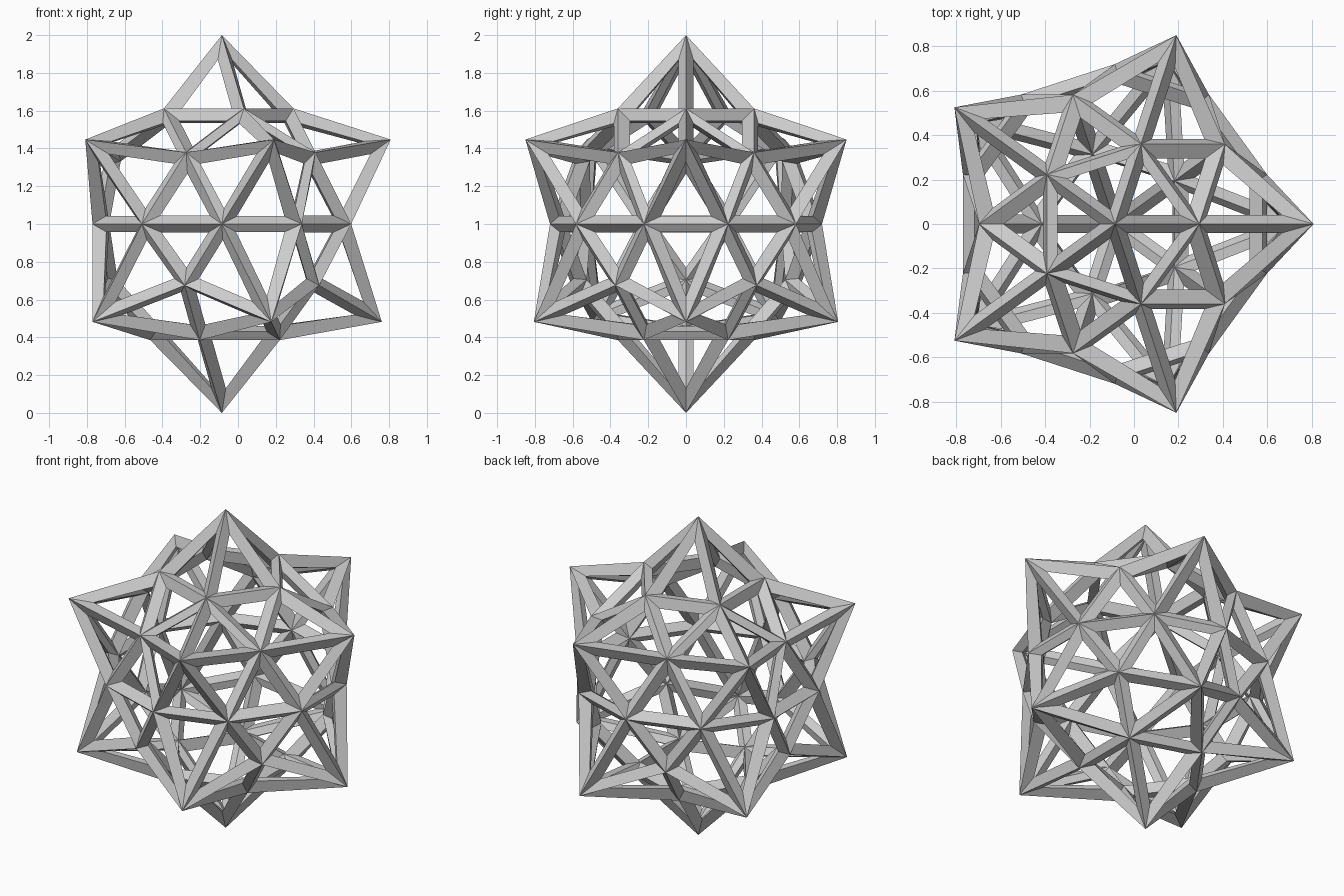
import bpy, bmesh
from math import sin, cos, radians

if "Cube" in bpy.data.objects:
    bpy.data.objects.remove(bpy.data.objects["Cube"])

CX = -0.0855          # axis of five-fold symmetry
bm = bmesh.new()


def ring(r, z, start, step=72):
    return [bm.verts.new((CX + r * cos(radians(a)), r * sin(radians(a)), z))
            for a in range(start, start + 360, step)]


def spike(apex, base):
    for a, b in zip(base, base[1:] + base[:1]):
        bm.faces.new((apex, a, b))


# rings of joints, top to bottom
top_tip = bm.verts.new((CX, 0, 2))
top = ring(0.379, 1.612, 0)
up_mid = ring(0.612, 1.379, 36)
up_tips = ring(0.894, 1.447, 0)
equator = ring(0.72, 1.0, 18, 36)
low_mid = ring(0.637, 0.675, 36)
low_tips = ring(0.847, 0.482, 0)
bottom = ring(0.379, 0.385, 36)
bottom_tip = bm.verts.new((CX, 0, 0))

# pole spikes
spike(top_tip, top)
spike(bottom_tip, bottom)

for k in range(5):
    p = k - 1
    e0, e1, e2 = equator[2 * k - 1], equator[2 * k], equator[2 * k + 1]
    # side spikes: five-sided above, six-sided below
    spike(up_tips[k], [top[k], up_mid[p], e0, e1, up_mid[k]])
    spike(low_tips[k], [e1, e0, low_mid[p], bottom[p], bottom[k], low_mid[k]])
    # flat triangles between the spikes
    bm.faces.new((top[k], up_mid[k], top[(k + 1) % 5]))
    bm.faces.new((up_mid[k], e1, e2))
    bm.faces.new((low_mid[k], e2, e1))

bmesh.ops.recalc_face_normals(bm, faces=bm.faces[:])
mesh = bpy.data.meshes.new("star_lattice")
bm.to_mesh(mesh)
bm.free()
lattice = bpy.data.objects.new("star_lattice", mesh)
bpy.context.collection.objects.link(lattice)

# ridged struts along every edge, thickened inward
wire = lattice.modifiers.new("struts", 'WIREFRAME')
wire.thickness = 0.09
wire.offset = -1
wire.use_even_offset = True
wire.use_replace = True
